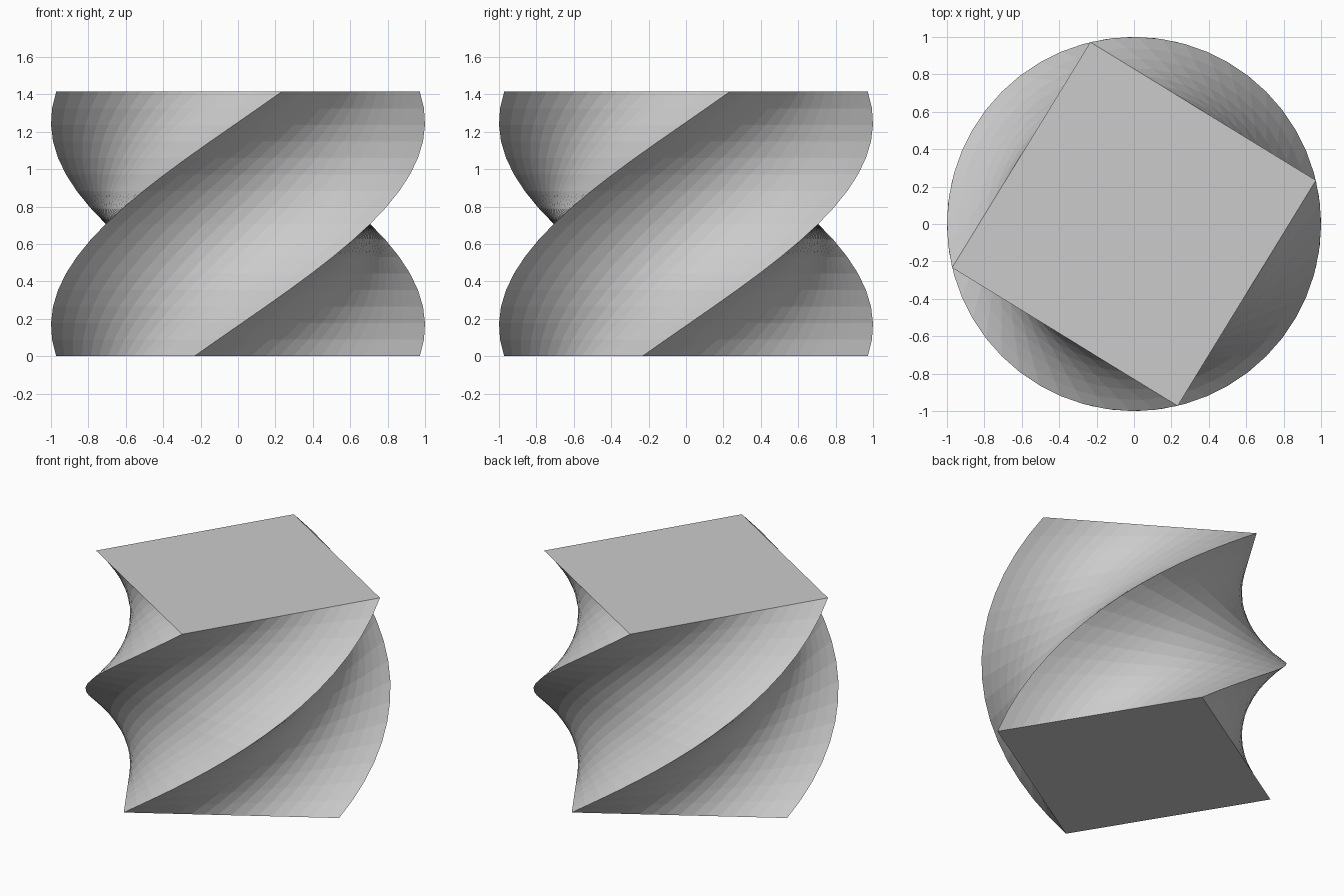
import bpy, bmesh, math
from mathutils import Matrix

if "Cube" in bpy.data.objects:
    bpy.data.objects.remove(bpy.data.objects["Cube"])

SIDE = math.sqrt(2)            # cube with circumradius 1 in plan
TWIST = math.radians(117)      # total turn from bottom to top
CUTS = 15                      # 16 faces along each edge

# Finely divided cube standing on the ground
bm = bmesh.new()
bmesh.ops.create_cube(bm, size=SIDE)
bmesh.ops.subdivide_edges(bm, edges=bm.edges[:], cuts=CUTS, use_grid_fill=True)

# Twist each level around the vertical axis, square-on at mid height
for v in bm.verts:
    v.co = Matrix.Rotation(TWIST * v.co.z / SIDE, 3, 'Z') @ v.co
bmesh.ops.translate(bm, verts=bm.verts[:], vec=(0, 0, SIDE / 2))
bmesh.ops.recalc_face_normals(bm, faces=bm.faces[:])

mesh = bpy.data.meshes.new("twisted_block")
bm.to_mesh(mesh)
bm.free()
block = bpy.data.objects.new("twisted_block", mesh)
bpy.context.collection.objects.link(block)
